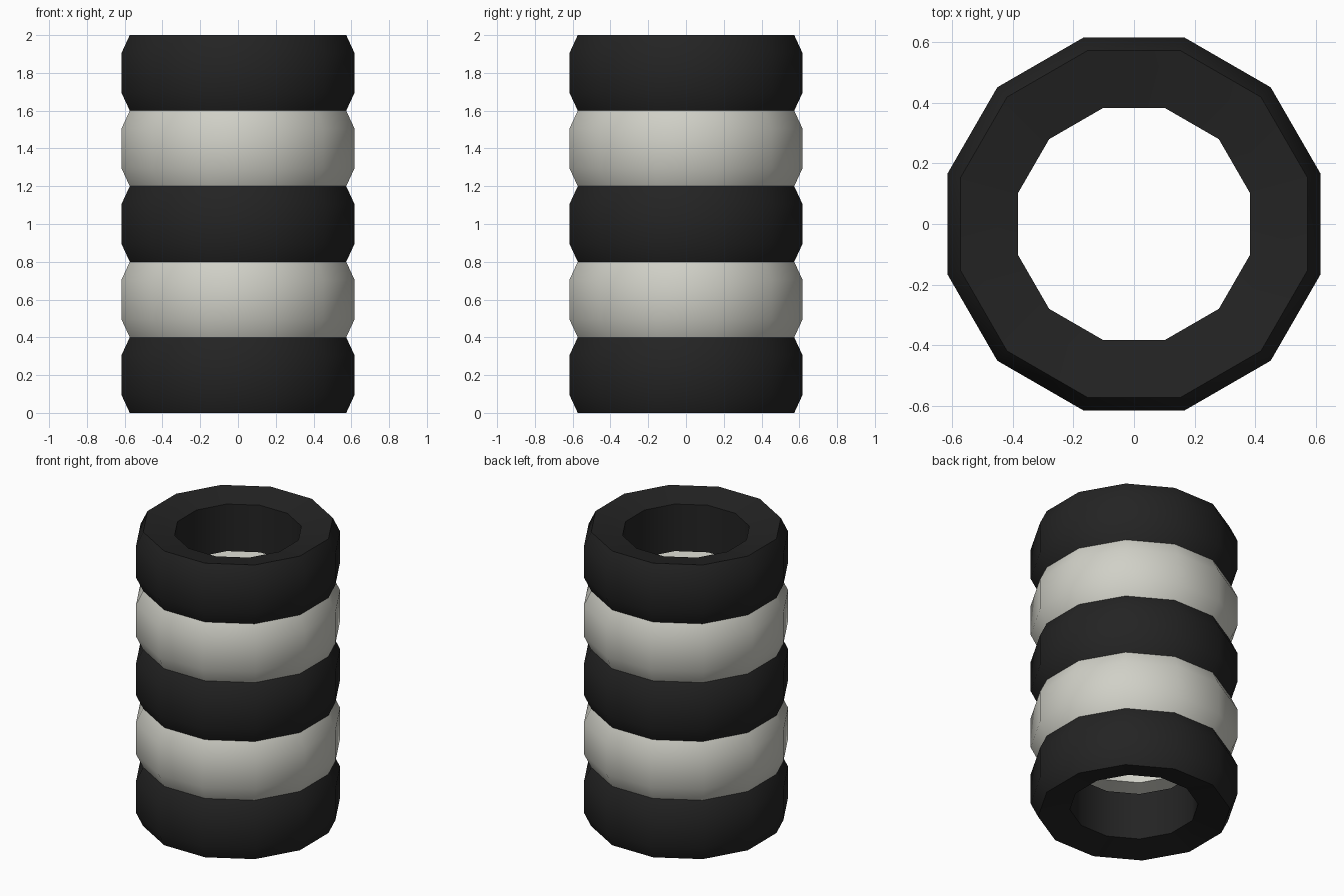
import bpy
import math

SIDES = 12
TYRE_HEIGHT = 0.4
TO_CORNER = 1 / math.cos(math.pi / SIDES)

if "Cube" in bpy.data.objects:
    bpy.data.objects.remove(bpy.data.objects["Cube"])


def make_material(name, colour):
    mat = bpy.data.materials.new(name)
    mat.use_nodes = True
    mat.diffuse_color = colour
    mat.node_tree.nodes["Principled BSDF"].inputs["Base Color"].default_value = colour
    return mat


black = make_material("black rubber", (0.017, 0.017, 0.017, 1))
white = make_material("off-white paint", (0.63, 0.63, 0.57, 1))

# Closed cross-section (flat radius, height): tread, dished side walls, bore
half = [(0.383, 0.04), (0.573, 0.0), (0.617, 0.095)]
profile = half + [(r, TYRE_HEIGHT - z) for r, z in reversed(half)]


def make_tyre(name, base, mat):
    verts = []
    for i in range(SIDES):
        a = (i + 0.5) * math.tau / SIDES
        for r, z in profile:
            r *= TO_CORNER
            verts.append((r * math.cos(a), r * math.sin(a), z))
    n = len(profile)
    faces = []
    for i in range(SIDES):
        j = (i + 1) % SIDES
        for k in range(n):
            m = (k + 1) % n
            faces.append((i * n + k, j * n + k, j * n + m, i * n + m))
    mesh = bpy.data.meshes.new(name)
    mesh.from_pydata(verts, [], faces)
    mesh.materials.append(mat)
    tyre = bpy.data.objects.new(name, mesh)
    tyre.location.z = base
    bpy.context.collection.objects.link(tyre)
    # Soft tread, crisp rims
    bpy.ops.object.select_all(action="DESELECT")
    tyre.select_set(True)
    bpy.context.view_layer.objects.active = tyre
    bpy.ops.object.shade_smooth_by_angle(angle=math.radians(40))


# Stack of five tyres in alternating colours
for level in range(5):
    make_tyre(f"tyre_{level + 1}", level * TYRE_HEIGHT, white if level % 2 else black)
